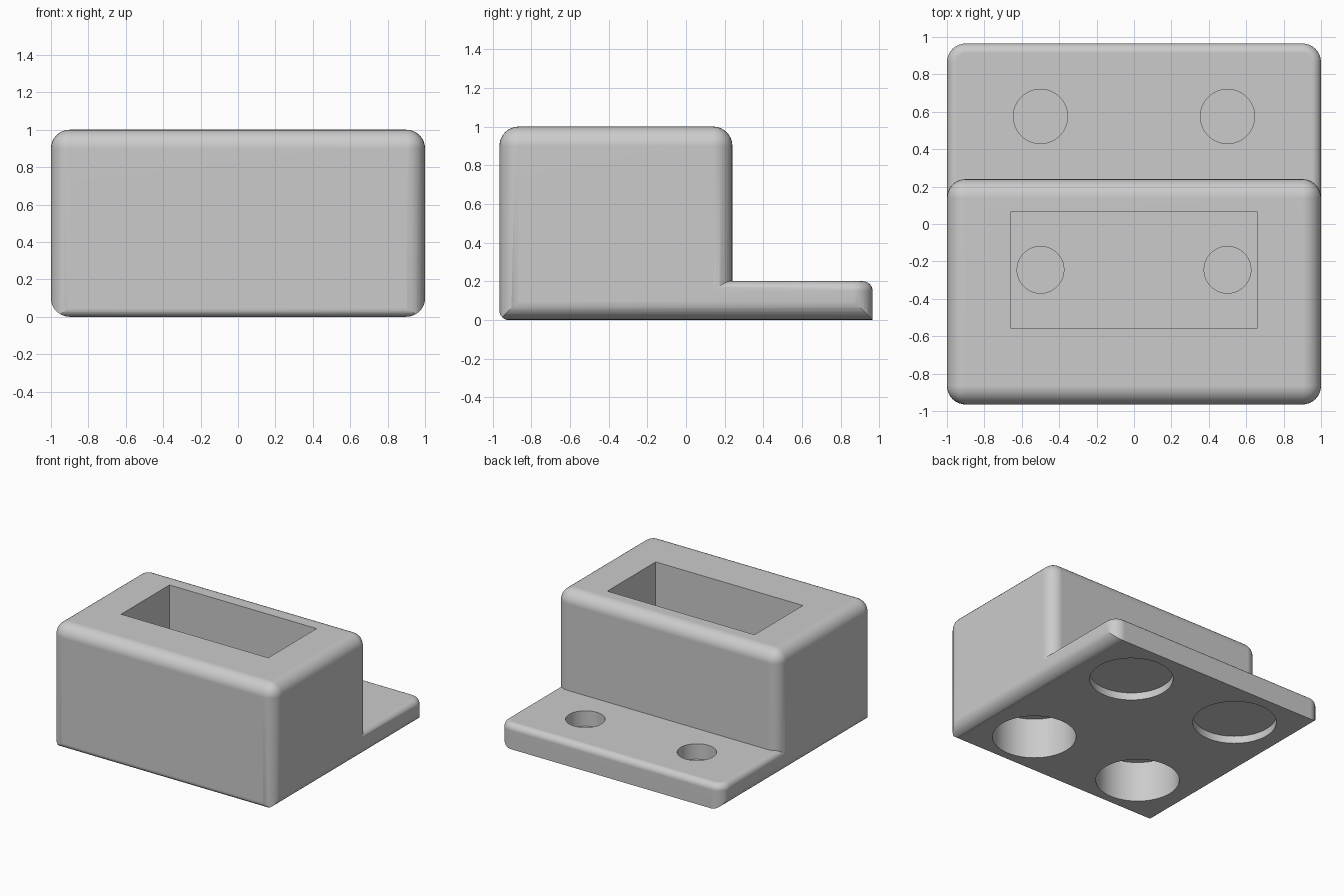
import bpy, bmesh, math
from mathutils import Matrix

cube = bpy.data.objects.get("Cube")
if cube:
    bpy.data.objects.remove(cube, do_unlink=True)

grey = bpy.data.materials.new("plain_grey")
grey.use_nodes = True
colour = (0.6, 0.6, 0.6, 1)
grey.diffuse_color = colour
grey.node_tree.nodes["Principled BSDF"].inputs["Base Color"].default_value = colour


def finish(bm, name, helper):
    mesh = bpy.data.meshes.new(name)
    bm.to_mesh(mesh)
    bm.free()
    mesh.materials.append(grey)
    obj = bpy.data.objects.new(name, mesh)
    bpy.context.collection.objects.link(obj)
    obj.hide_render = helper
    obj.hide_viewport = False
    return obj


def box(name, low, high, rules=(), helper=True):
    """Box from low to high; each rule is (edge test, radius)."""
    bm = bmesh.new()
    bmesh.ops.create_cube(bm, size=1)
    for v in bm.verts:
        v.co = [a + (c + 0.5) * (b - a) for a, b, c in zip(low, high, v.co)]
    for test, radius in rules:
        edges = [e for e in bm.edges if test(*e.verts)]
        bmesh.ops.bevel(bm, geom=edges, offset=radius, segments=8,
                        profile=0.5, affect='EDGES', clamp_overlap=True)
    return finish(bm, name, helper)


def cylinder(name, x, y, z0, z1, radius):
    bm = bmesh.new()
    bmesh.ops.create_cone(bm, cap_ends=True, segments=64, radius1=radius,
                          radius2=radius, depth=z1 - z0,
                          matrix=Matrix.Translation((x, y, (z0 + z1) / 2)))
    return finish(bm, name, True)


def combine(target, tool, operation):
    mod = target.modifiers.new(tool.name, 'BOOLEAN')
    mod.object, mod.operation, mod.solver = tool, operation, 'EXACT'
    bpy.context.view_layer.objects.active = target
    bpy.ops.object.modifier_apply(modifier=mod.name)
    bpy.data.objects.remove(tool, do_unlink=True)


def upright(a, b):
    return abs(a.co.z - b.co.z) > 0.05


def top_rim(height):
    return lambda a, b: min(a.co.z, b.co.z) > height - 0.001


def not_bottom(height):
    return lambda a, b: max(a.co.z, b.co.z) > height - 0.001


# Tall housing with rounded uprights and top, and the low mounting plate
housing = box("housing", (-1, -0.965, -0.2), (1, 0.24, 1),
              [(not_bottom(1), 0.1)], helper=False)
plate = box("mounting_plate", (-1, -0.2, -0.2), (1, 0.965, 0.2),
            [(lambda a, b: upright(a, b) and a.co.y > 0, 0.1),
             (top_rim(0.2), 0.05)])
combine(housing, plate, 'UNION')

# Underside: rounded along both sides, softer along the front, sharp at the back
sides = box("side_rounding", (-1.0003, -2, 0), (1.0003, 2, 2),
            [(lambda a, b: max(a.co.z, b.co.z) < 0.01
              and abs(a.co.y - b.co.y) > 1, 0.1)])
combine(housing, sides, 'INTERSECT')
front = box("front_rounding", (-2, -0.9653, -0.001), (2, 2, 2),
            [(lambda a, b: max(a.co.z, b.co.z) < 0.01
              and max(a.co.y, b.co.y) < 0, 0.05)])
combine(housing, front, 'INTERSECT')

# Open pocket in the top
combine(housing, box("pocket", (-0.66, -0.555, 0.5), (0.66, 0.065, 1.5)),
        'DIFFERENCE')

# Round holes, mirrored left and right
for x in (-0.5, 0.5):
    for name, y, z0, z1, r in (("plate_hole", 0.575, 0.075, 0.5, 0.145),
                               ("pocket_hole", -0.245, 0.35, 0.7, 0.125),
                               ("shallow_recess", 0.565, -0.5, 0.06, 0.31),
                               ("deep_recess", -0.555, -0.5, 0.33, 0.31)):
        combine(housing, cylinder(name, x, y, z0, z1, r), 'DIFFERENCE')

# Smooth fillets with crisp rims
bpy.ops.object.select_all(action='DESELECT')
housing.select_set(True)
bpy.context.view_layer.objects.active = housing
bpy.ops.object.shade_smooth_by_angle(angle=math.radians(30))
weighted = housing.modifiers.new("even_shading", 'WEIGHTED_NORMAL')
weighted.keep_sharp = True
